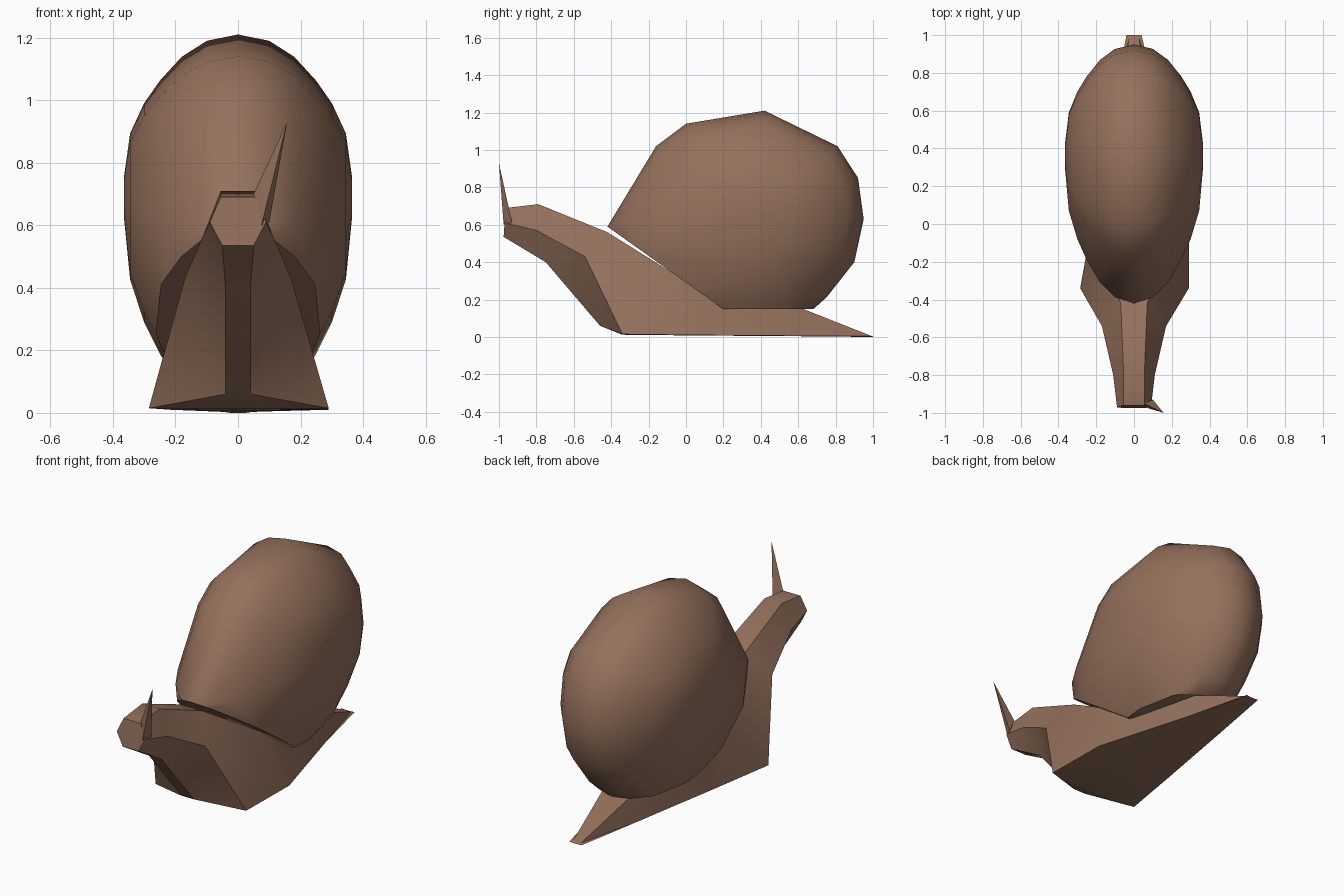
import bpy, bmesh, math
from mathutils import Vector

if "Cube" in bpy.data.objects:
    bpy.data.objects.remove(bpy.data.objects["Cube"])

brown = bpy.data.materials.new("snail_brown")
brown.diffuse_color = (0.30, 0.165, 0.108, 1)
brown.use_nodes = True
brown.node_tree.nodes["Principled BSDF"].inputs["Base Color"].default_value = brown.diffuse_color


def finish(bm, name, angle):
    bmesh.ops.remove_doubles(bm, verts=bm.verts, dist=0.0005)
    bmesh.ops.recalc_face_normals(bm, faces=bm.faces)
    me = bpy.data.meshes.new(name)
    bm.to_mesh(me)
    bm.free()
    me.materials.append(brown)
    ob = bpy.data.objects.new(name, me)
    bpy.context.collection.objects.link(ob)
    bpy.ops.object.select_all(action='DESELECT')
    ob.select_set(True)
    bpy.context.view_layer.objects.active = ob
    bpy.ops.object.shade_smooth_by_angle(angle=math.radians(angle))
    return ob


def loft(bm, loops):
    """Skin closed loops of points and cap both ends."""
    rings = [[bm.verts.new(p) for p in loop] for loop in loops]
    n = len(rings[0])
    for a, b in zip(rings, rings[1:]):
        for i in range(n):
            j = (i + 1) % n
            bm.faces.new((a[i], a[j], b[j], b[i]))
    bm.faces.new(rings[0])
    bm.faces.new(rings[-1])


# Shell: side outline (y, z) shrinking towards both flanks
outline = [(-0.42, 0.59), (-0.16, 1.02), (0.0, 1.14), (0.42, 1.21), (0.81, 1.02),
           (0.92, 0.85), (0.95, 0.63), (0.90, 0.40), (0.75, 0.21), (0.58, 0.06),
           (0.30, -0.02), (-0.10, 0.04), (-0.38, 0.30)]
cy, cz = 0.37, 0.70
half = [(0.0, 1.0), (0.10, 0.96), (0.18, 0.86), (0.25, 0.71),
        (0.30, 0.57), (0.345, 0.38), (0.365, 0.10)]
rings = [(-x, s) for x, s in reversed(half[1:])] + half
bm = bmesh.new()
loft(bm, [[(x, cy + s * (y - cy), cz + s * (z - cz)) for y, z in outline]
          for x, s in rings])

# Flat underside of the shell: sloping front cut and level bottom cut
for point, normal in (((0, -0.42, 0.59), (0, -0.37, -0.52)),
                      ((0, 0.3, 0.15), (0, 0, -1))):
    bmesh.ops.bisect_plane(bm, geom=bm.verts[:] + bm.edges[:] + bm.faces[:], dist=0.0005,
                           plane_co=Vector(point), plane_no=Vector(normal).normalized(),
                           clear_outer=True)
    bmesh.ops.holes_fill(bm, edges=[e for e in bm.edges if e.is_boundary], sides=0)
finish(bm, "shell", 48)

# Body: each section has a top, side and bottom edge as (y, z, half width);
# the last value widens the right side edge
sections = [
    ((-0.96, 0.69, 0.055), (-0.97, 0.61, 0.09), (-0.975, 0.535, 0.05), 0),
    ((-0.79, 0.71, 0.055), (-0.80, 0.57, 0.11), (-0.75, 0.40, 0.04), 0),
    ((-0.42, 0.56, 0.07), (-0.54, 0.43, 0.17), (-0.46, 0.06, 0.04), 0),
    ((-0.10, 0.36, 0.19), (-0.34, 0.015, 0.285), (-0.34, 0.012, 0.10), 0.005),
    ((0.10, 0.235, 0.19), (0.05, 0.010, 0.215), (0.05, 0.008, 0.10), 0.075),
    ((0.60, 0.16, 0.09), (0.60, 0.006, 0.115), (0.60, 0.004, 0.05), 0.02),
    ((0.99, 0.006, 0.025), (1.0, 0.003, 0.04), (1.0, 0.0, 0.025), 0),
]
loops = []
for top, side, bot, extra in sections:
    right = [(w + (extra if k == 1 else 0), y, z)
             for k, (y, z, w) in enumerate((top, side, bot))]
    left = [(-w, y, z) for y, z, w in (bot, side, top)]
    loops.append(right + left)
bm = bmesh.new()
loft(bm, loops)
bmesh.ops.triangulate(bm, faces=bm.faces[:])
finish(bm, "body", 45)

# Single thin feeler on the right of the head
bm = bmesh.new()
base = [bm.verts.new(p) for p in ((0.05, -0.95, 0.70), (0.10, -0.93, 0.61), (0.075, -0.975, 0.60))]
tip = bm.verts.new((0.157, -1.0, 0.93))
bm.faces.new(base)
for i in range(3):
    bm.faces.new((base[i], base[(i + 1) % 3], tip))
finish(bm, "feeler", 30)
